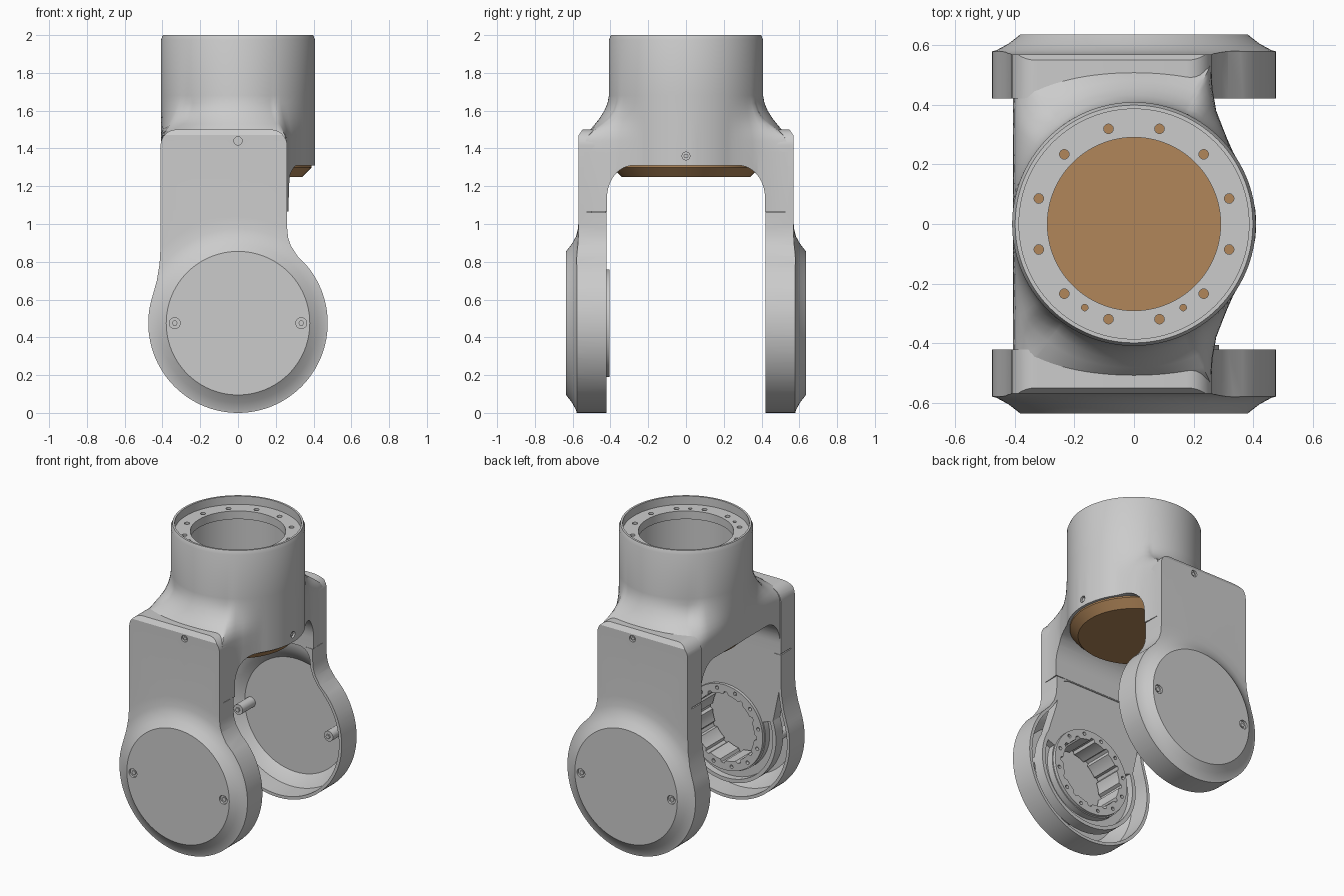
import bpy, bmesh
from math import sin, cos, pi, radians, atan2, hypot
from mathutils import Vector

if "Cube" in bpy.data.objects:
    bpy.data.objects.remove(bpy.data.objects["Cube"])

CZ = 0.475          # height of the joint axis


def place(axis, u, v, h):
    return {'x': (h, u, v), 'y': (u, h, v), 'z': (u, v, h)}[axis]


def finish(name, bm):
    bmesh.ops.recalc_face_normals(bm, faces=bm.faces)
    me = bpy.data.meshes.new(name)
    bm.to_mesh(me)
    bm.free()
    ob = bpy.data.objects.new(name, me)
    bpy.context.collection.objects.link(ob)
    return ob


def prism(name, polys, axis, a, b):
    """Extrude one or more 2D outlines along an axis."""
    bm = bmesh.new()
    for pts in polys:
        lo = [bm.verts.new(place(axis, u, v, a)) for u, v in pts]
        hi = [bm.verts.new(place(axis, u, v, b)) for u, v in pts]
        bm.faces.new(lo)
        bm.faces.new(hi)
        for i in range(len(pts)):
            j = (i + 1) % len(pts)
            bm.faces.new((lo[i], lo[j], hi[j], hi[i]))
    return finish(name, bm)


def stack(name, rings):
    """Skin a list of closed rings and cap both ends."""
    bm = bmesh.new()
    rows = [[bm.verts.new(p) for p in r] for r in rings]
    for r0, r1 in zip(rows, rows[1:]):
        for i in range(len(r0)):
            j = (i + 1) % len(r0)
            bm.faces.new((r0[i], r0[j], r1[j], r1[i]))
    bm.faces.new(rows[0])
    bm.faces.new(rows[-1])
    return finish(name, bm)


def arc(r, a0, a1, n, cx=0.0, cy=0.0):
    return [(cx + r * cos(radians(a0 + (a1 - a0) * i / n)),
             cy + r * sin(radians(a0 + (a1 - a0) * i / n))) for i in range(n + 1)]


def circle(cx, cy, r, n=24):
    return arc(r, 0, 360, n, cx, cy)[:-1]


def lathe(name, prof, axis, cz=0.0, n=96):
    return stack(name, [[place(axis, u, v, h) for u, v in circle(0, cz, r, n)]
                        for r, h in prof])


def boolean(ob, cutter, op='DIFFERENCE'):
    m = ob.modifiers.new('cut', 'BOOLEAN')
    m.operation, m.solver, m.object = op, 'EXACT', cutter
    bpy.context.view_layer.objects.active = ob
    bpy.ops.object.modifier_apply(modifier=m.name)
    bpy.data.objects.remove(cutter)


# ---------- collar and shoulders: plan outline lofted into a round collar
half = [(.26, .54), (.26, .47), (.275, .38), (.31, .29), (.35, .20), (.39, .11), (.408, .04)]
plan = [(-.405, -.54)] + [(x, -y) for x, y in half] + half[::-1] + [(-.405, .54)]


def plan_radius(a):
    d = Vector((cos(a), sin(a)))
    best = 0
    for i, p in enumerate(plan):
        p, q = Vector(p), Vector(plan[(i + 1) % len(plan)])
        e = q - p
        den = d.x * e.y - d.y * e.x
        if abs(den) > 1e-9:
            t = (p.x * e.y - p.y * e.x) / den
            s = (p.x * d.y - p.y * d.x) / den
            if t > 0 and -1e-6 <= s <= 1 + 1e-6:
                best = max(best, t)
    return best


angles = sorted([radians(-180 + 3 * i) for i in range(120)] +
                [atan2(y * s, x) for x, y in ((.26, .54), (-.405, .54)) for s in (1, -1)])
levels = [(1.065, 1), (1.38, 1), (1.44, .97), (1.47, .9), (1.5, .75), (1.53, .56), (1.56, .38),
          (1.6, .19), (1.64, .06), (1.68, 0), (1.975, 0), (2.0, 0)]
rings = []
for z, f in levels:
    ring = []
    for a in angles:
        rc = .398 if z == 2.0 else .408
        ro = max(rc, plan_radius(a))
        r = rc + (ro - rc) * f ** (1 + 8 * max(0, ro - rc - .13))
        ring.append((r * cos(a), r * sin(a), z))
    rings.append(ring)
body = stack('collar_and_shoulders', rings)
# arched opening between the arms
side = [(.418, 1.0)] + arc(1, 0, 90, 12)
side = [side[0]] + [(.278 + .14 * c, 1.14 + .17 * s) for c, s in side[1:]]
boolean(body, prism('arch', [side + [(-y, z) for y, z in side[::-1]]], 'x', -1, 1))
# stepped bore and the ring of bolt holes
boolean(body, lathe('bore', [(.35, 1.2), (.35, 1.89), (.29, 1.89), (.29, 1.945),
                             (.385, 1.945), (.385, 2.1)], 'z'))
bolts = [circle(.33 * cos(radians(15 + 30 * k)), .33 * sin(radians(15 + 30 * k)), .016, 16)
         for k in range(12)]
bolts += [circle(s * .165, -.28, .011, 16) for s in (1, -1)]
boolean(body, prism('bolt_holes', bolts, 'z', 1.85, 1.97))
boolean(body, prism('side_hole', [circle(0, 1.36, .021)], 'x', .385, .45))
prism('side_screw', [circle(0, 1.36, .013, 6)], 'x', .37, .402)

# ---------- brown plug closing the collar underneath
plug = lathe('collar_plug', [(.34, 1.25), (.39, 1.30), (.39, 1.325)], 'z')
mat = bpy.data.materials.new('brown')
mat.diffuse_color = (.44, .24, .1, 1)
mat.use_nodes = True
mat.node_tree.nodes["Principled BSDF"].inputs["Base Color"].default_value = mat.diffuse_color
plug.data.materials.append(mat)


# ---------- arm covers
def outline(d, top):
    rr = .085
    left = [(-.43, .70), (-.415, .79), (-.41, .88)]
    right = [(.26, .98), (.265, .93), (.28, .885), (.315, .83)]
    return (arc(.475 - d, 40, -198, 80, 0, CZ) + [(x + d, z) for x, z in left]
            + arc(rr, 180, 90, 8, -.41 + d + rr, top - rr)
            + arc(rr, 90, 0, 8, .26 - d - rr, top - rr)
            + [(x - d, z) for x, z in right])


def shell(name, s, d, top, y0):
    ob = prism(name, [outline(d, top)], 'y', s * y0, s * .7)
    prof = [(1.3, .2), (1.3, .568), (.56, .568), (.50, .572), (.46, .582), (.42, .604), (.38, .635)]
    boolean(ob, lathe('face', [(r, s * (h - d)) for r, h in prof], 'y', CZ), 'INTERSECT')
    return ob


for s, side_name in ((-1, 'front'), (1, 'back')):
    cover = shell(side_name + '_arm_cover', s, 0, 1.5, .42)
    boolean(cover, shell('cavity', s, .02, 1.06, .3))
    wedge = [(s * .545, 1.505), (s * .575, 1.46), (s * .62, 1.46), (s * .62, 1.55), (s * .545, 1.55)]
    boolean(cover, prism('top_chamfer', [wedge], 'x', -.6, .6))
    # seam slots on both edges of the arm
    for x0, x1 in ((-.45, -.36), (.21, .3)):
        slot = [(x0, s * .40), (x1, s * .40), (x1, s * .525), (x0, s * .525)]
        boolean(cover, prism('slot', [slot], 'z', 1.062, 1.07))
    # screw recesses, screws and their inner bosses
    ends = [(-.335, CZ), (.335, CZ)]
    boolean(cover, prism('recess', [circle(x, z, .029) for x, z in ends], 'y', s * .6, s * .66))
    boolean(cover, prism('top_recess', [circle(0, 1.44, .022)], 'y', s * .555, s * .6))
    prism(side_name + '_screw_bosses', [circle(x, z, .034) for x, z in ends], 'y', s * .48, s * .62)
    prism(side_name + '_screws', [circle(x, z, .015, 6) for x, z in ends], 'y', s * .47, s * .628)
    prism(side_name + '_top_screw', [circle(0, 1.44, .012, 6)], 'y', s * .54, s * .562)

# ---------- inner link with bearing ring on the front arm
link = prism('front_inner_link', [arc(.37, 30, -200, 70, 0, CZ) + [
    (-.39, .8), (-.39, 1.1), (.24, 1.1), (.24, .95), (.26, .85)]], 'y', -.425, -.5)
boolean(link, prism('link_bore', [circle(0, CZ, .26, 72)], 'y', -.3, -.7))
boolean(link, prism('groove', [arc(.345, 20, -200, 60, 0, CZ) + arc(.292, -200, 20, 60, 0, CZ)],
                    'y', -.4, -.47))
ring = prism('bearing_ring', [circle(0, CZ, .285, 96)], 'y', -.405, -.6)
notched = []
for i in range(144):
    r = .24 if i % 12 < 3 else .222
    notched.append((r * cos(2 * pi * i / 144), CZ + r * sin(2 * pi * i / 144)))
boolean(ring, prism('ring_bore', [notched], 'y', -.3, -.7))
boolean(ring, prism('ring_holes', [circle(.257 * cos(radians(18 + 30 * k)),
                                          CZ + .257 * sin(radians(18 + 30 * k)), .012, 12)
                                   for k in range(12)], 'y', -.3, -.44))

# smooth shading with sharp edges kept
for ob in bpy.data.objects:
    ob.select_set(True)
bpy.context.view_layer.objects.active = body
bpy.ops.object.shade_smooth_by_angle(angle=radians(30))
